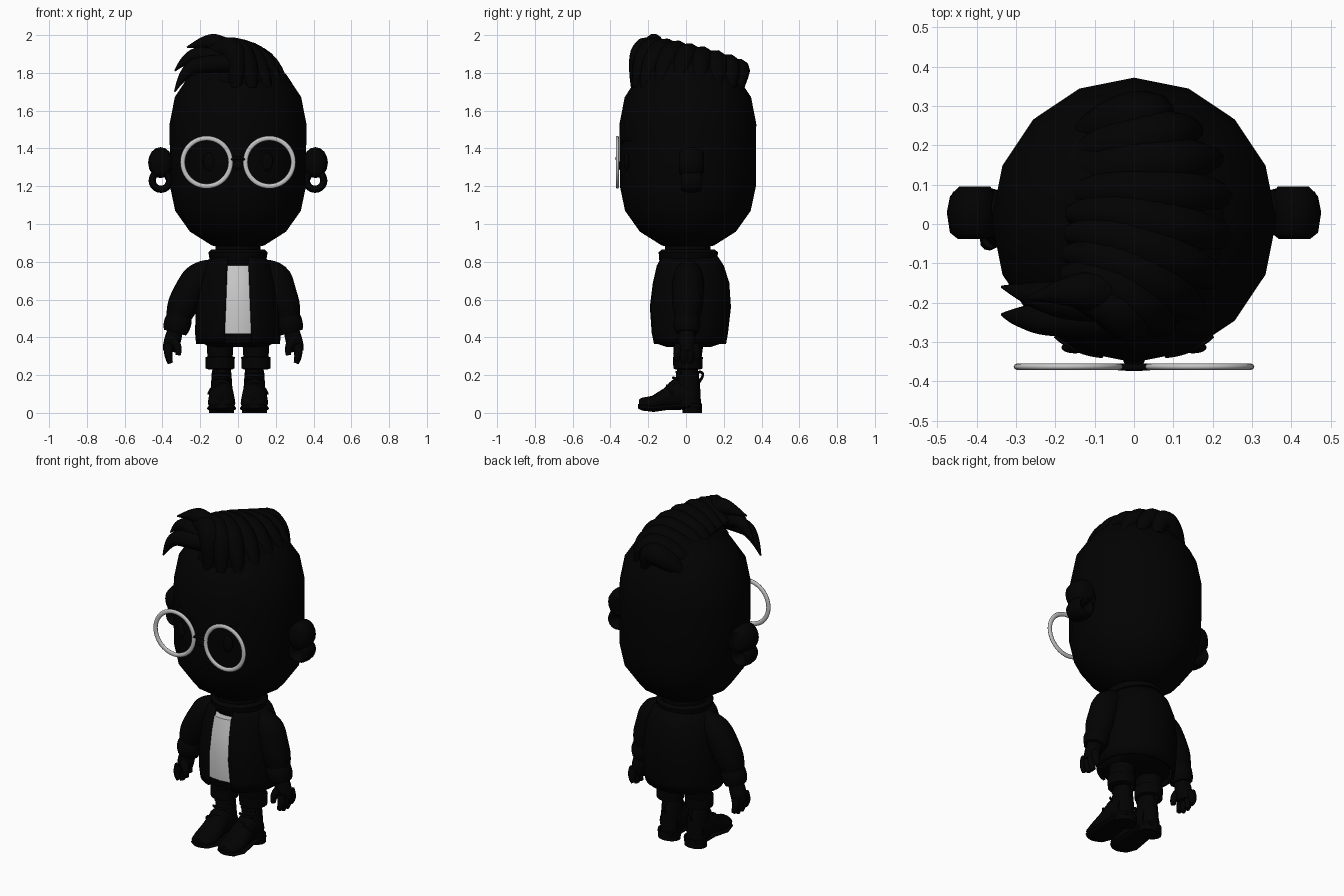
import bpy, bmesh
from math import sin, cos, pi, asin, radians
from mathutils import Vector

if "Cube" in bpy.data.objects:
    bpy.data.objects.remove(bpy.data.objects["Cube"], do_unlink=True)


def material(name, value, rough):
    m = bpy.data.materials.new(name)
    m.use_nodes = True
    m.diffuse_color = (value, value, value, 1)
    shader = m.node_tree.nodes["Principled BSDF"]
    shader.inputs["Base Color"].default_value = m.diffuse_color
    shader.inputs["Roughness"].default_value = rough
    return m


BLACK = material("near_black", 0.0005, 0.8)
WHITE = material("shirt_white", 0.6, 0.8)
SILVER = material("rim_grey", 0.55, 0.6)


def finish(ob, name, mat, angle=50):
    ob.name = name
    ob.data.materials.clear()
    ob.data.materials.append(mat)
    bpy.ops.object.select_all(action="DESELECT")
    ob.select_set(True)
    bpy.context.view_layer.objects.active = ob
    bpy.ops.object.shade_smooth_by_angle(angle=radians(angle))
    return ob


def from_bmesh(bm, name, mat):
    bmesh.ops.recalc_face_normals(bm, faces=bm.faces)
    mesh = bpy.data.meshes.new(name)
    bm.to_mesh(mesh)
    bm.free()
    ob = bpy.data.objects.new(name, mesh)
    bpy.context.collection.objects.link(ob)
    return finish(ob, name, mat)


def loft(name, rings, mat=BLACK, axis="z", n=20, gap=None):
    """Rings are (height, radius_1, radius_2, centre_1, centre_2); gap opens the front."""
    bm = bmesh.new()
    loops = []
    for h, r1, r2, c1, c2 in rings:
        half = asin(gap(h) / r1) if gap else 0
        loop = []
        for i in range(n):
            a = -pi / 2 + half + (2 * pi - 2 * half) * i / (n - 1 if gap else n)
            u, v = c1 + r1 * cos(a), c2 + r2 * sin(a)
            loop.append(bm.verts.new((u, v, h) if axis == "z" else (u, h, v)))
        loops.append(loop)
    for low, high in zip(loops, loops[1:]):
        for i in range(n - 1 if gap else n):
            j = (i + 1) % n
            bm.faces.new((low[i], low[j], high[j], high[i]))
    if not gap:
        bm.faces.new(loops[0])
        bm.faces.new(loops[-1])
    return from_bmesh(bm, name, mat)


def strand(name, points, radii, mat=BLACK, sides=3):
    """Tapered smooth tube through control points."""
    cu = bpy.data.curves.new(name, "CURVE")
    cu.dimensions = "3D"
    cu.bevel_depth = 1
    cu.bevel_resolution = sides
    cu.use_fill_caps = True
    sp = cu.splines.new("NURBS")
    sp.points.add(len(points) - 1)
    for p, co, r in zip(sp.points, points, radii):
        p.co = (*co, 1)
        p.radius = r
    sp.use_endpoint_u = True
    sp.order_u = 3
    sp.resolution_u = 5
    ob = bpy.data.objects.new(name, cu)
    bpy.context.collection.objects.link(ob)
    bpy.ops.object.select_all(action="DESELECT")
    ob.select_set(True)
    bpy.context.view_layer.objects.active = ob
    bpy.ops.object.convert(target="MESH")
    return finish(bpy.context.object, name, mat, 60)


def ball(name, loc, scale):
    bpy.ops.mesh.primitive_uv_sphere_add(segments=16, ring_count=10, location=loc)
    bpy.context.object.scale = scale
    return finish(bpy.context.object, name, BLACK)


def ring(name, loc, major, minor, mat, stretch):
    bpy.ops.mesh.primitive_torus_add(location=loc, rotation=(pi / 2, 0, 0), major_radius=major,
                                     minor_radius=minor, major_segments=40, minor_segments=10)
    bpy.context.object.scale.z = stretch
    return finish(bpy.context.object, name, mat)


# Head: faceted sphere split at the equator and stretched
steps = [i * pi / 8 for i in range(5)]
dome = [(1.2 - .34 * cos(a), max(.36 * sin(a), .002)) for a in steps]
dome += [(1.53 + .37 * cos(a), max(.362 * sin(a), .002)) for a in reversed(steps)]
loft("head", [(z, r, r, 0, .01) for z, r in dome], n=16)
loft("neck", [(.78, .12, .12, 0, .01), (.89, .12, .12, 0, .01)])

# Face
ball("nose", (0, -.345, 1.31), (.028, .018, .025))
strand("mouth", [(-.07, -.33, 1.2), (0, -.35, 1.17), (.07, -.33, 1.2)], [.004, .006, .004])
strand("glasses_bridge", [(-.04, -.363, 1.34), (0, -.366, 1.36), (.04, -.363, 1.34)], [.009] * 3)

for s, side in ((1, "left"), (-1, "right")):
    # Glasses, eyes, brows and ears
    ring(side + "_glasses_rim", (s * .166, -.363, 1.327), .127, .013, SILVER, .7)
    ball(side + "_eye", (s * .15, -.314, 1.33), (.035, .015, .05))
    strand(side + "_brow", [(s * .08, -.335, 1.43), (s * .15, -.323, 1.46), (s * .2, -.285, 1.44)],
           [.006, .012, .005])
    loft(side + "_ear", [(-.038, .04, .055, s * .408, 1.325), (-.022, .06, .075, s * .408, 1.325),
                         (.03, .066, .082, s * .41, 1.325), (.07, .06, .075, s * .408, 1.325),
                         (.095, .04, .055, s * .405, 1.325)], axis="y", n=16)
    ball(side + "_ear_root", (s * .36, .035, 1.3), (.04, .055, .08))
    ring(side + "_ear_lobe", (s * .408, .028, 1.23), .046, .019, BLACK, 3)

    # Sleeve, cuff and hand; the right arm hangs a little wider
    w = .025 if s < 0 else -.025
    wrist = Vector((s * (.297 + w), .005, .47))
    strand(side + "_sleeve", [(s * .12, .015, .76), (s * .2, .012, .735), (s * (.24 + w * .7), .01, .64),
           (s * (.283 + w), .008, .54), wrist], [.055, .082, .085, .08, .055], sides=4)
    strand(side + "_cuff", [wrist + Vector((-s * .015, 0, .045)), wrist, wrist + Vector((s * .012, 0, -.045))],
           [.064, .082, .06], sides=4)
    palm = wrist + Vector((s * .03, 0, -.1))
    strand(side + "_palm", [wrist, palm, palm + Vector((s * .008, 0, -.045))], [.038, .054, .04])
    for k in range(4):
        y = -.054 + .036 * k
        tip = -.108 if k in (1, 2) else -.092
        strand(f"{side}_finger_{k + 1}", [palm + Vector((s * .012, y * .8, -.01)),
               palm + Vector((s * .025, y, -.055)), palm + Vector((s * .006, y, tip))], [.024, .024, .014])
    strand(side + "_thumb", [palm + Vector((-s * .01, -.03, .01)), palm + Vector((-s * .042, -.05, -.02)),
           palm + Vector((-s * .035, -.05, -.065))], [.028, .022, .014])

    # Trouser leg and rolled cuff
    x = s * .095
    loft(side + "_trouser_leg", [(.26, .064, .068, x, .01), (.42, .075, .085, x, .015)])
    loft(side + "_trouser_cuff", [(.23, .062, .065, x, .01), (.235, .076, .077, x, .01),
                                  (.295, .078, .079, x, .01), (.3, .06, .065, x, .01)])

    # Boot: shaft, foot, sole, heel, laces and pull loop
    x = s * .087
    loft(side + "_boot_shaft", [(.03, .062, .07, x, .01), (.12, .058, .068, x, .008),
                                (.21, .052, .06, x, .008), (.25, .045, .05, x, .008)])
    loft(side + "_boot_foot", [(-.25, .03, .018, x, .052), (-.235, .056, .03, x, .05),
                               (-.18, .073, .038, x, .052), (-.12, .07, .055, x, .073),
                               (-.06, .062, .085, x, .1), (.04, .06, .07, x, .09)], axis="y")
    loft(side + "_boot_sole", [(-.255, .035, .012, x, .035), (-.23, .064, .018, x, .03),
                               (-.17, .078, .018, x, .023), (-.06, .07, .014, x, .035),
                               (.05, .068, .016, x, .035), (.083, .04, .014, x, .035)], axis="y")
    loft(side + "_boot_heel", [(0, .066, .052, x, .033), (.05, .068, .054, x, .032)])
    for k in range(4):
        z, y = .12 + .03 * k, -.108 + .018 * k
        strand(f"{side}_lace_{k + 1}", [(x - .045, y + .03, z), (x, y - .022, z + .012),
                                        (x + .045, y + .03, z)], [.007] * 3, sides=2)
    strand(side + "_lace_bow", [(x, -.09, .14), (x + s * .05, -.12, .16), (x + s * .07, -.07, .1)],
           [.006] * 3, sides=2)
    strand(side + "_pull_loop", [(x, .06, .15), (x, .1, .2), (x, .07, .225), (x, .05, .2)], [.007] * 4, sides=2)

# Jacket with an open front
body = [(.365, .222, .197, 0, .015), (.42, .227, .207, 0, .015), (.56, .225, .22, 0, .018),
        (.69, .21, .207, 0, .022), (.78, .18, .182, 0, .018), (.83, .14, .155, 0, .012)]
jacket = loft("jacket", body, n=33, gap=lambda z: .075 - .016 * (z - .4) / .4)
thick = jacket.modifiers.new("thickness", "SOLIDIFY")
thick.thickness = .015
thick.offset = -1
loft("jacket_collar", [(.79, .13, .14, 0, .012), (.81, .15, .154, 0, .012), (.85, .157, .157, 0, .012),
                       (.866, .14, .14, 0, .012), (.84, .1, .1, 0, .012)])

# Shirt and trouser seat
loft("shirt", [(z, a * .95, b * .95, 0, c) for z, a, b, _, c in body[1:5]], WHITE, n=32)
loft("trouser_seat", [(.35, .15, .12, 0, .015), (.37, .19, .18, 0, .015), (.421, .205, .192, 0, .015)])

# Hair: locks fanning from a ridge over the crown
ball("hair_cap", (.01, 0, 1.76), (.235, .28, .155))
count = 9
for i in range(count):
    t = i / (count - 1)
    a = radians(-98 + 175 * t)
    drop = .17 * t * t
    end = Vector((.225 * cos(a) + .02, .275 * sin(a) + .01, 1.72))
    start = Vector((-.18 + .04 * t, -.18 + .41 * t, 1.89 - drop))
    crest = Vector((-.08, -.18 + .43 * t, 1.945 - drop))
    side = crest.lerp(end, .65) + Vector((.04, .02 * sin(a), .1))
    strand(f"hair_lock_{i + 1}", [start, crest, side, end], [.025, .064, .066, .03])

# Swept forelocks with pointed tips
strand("forelock_top", [(.02, -.18, 1.88), (-.1, -.17, 1.96), (-.18, -.17, 1.965), (-.27, -.19, 1.935)],
       [.05, .055, .036, .004])
strand("forelock_middle", [(0, -.22, 1.84), (-.14, -.2, 1.89), (-.26, -.18, 1.9), (-.335, -.16, 1.81)],
       [.05, .052, .036, .004])
strand("forelock_low", [(-.02, -.24, 1.85), (-.17, -.24, 1.85), (-.28, -.24, 1.82), (-.335, -.23, 1.7)],
       [.05, .05, .036, .004])
